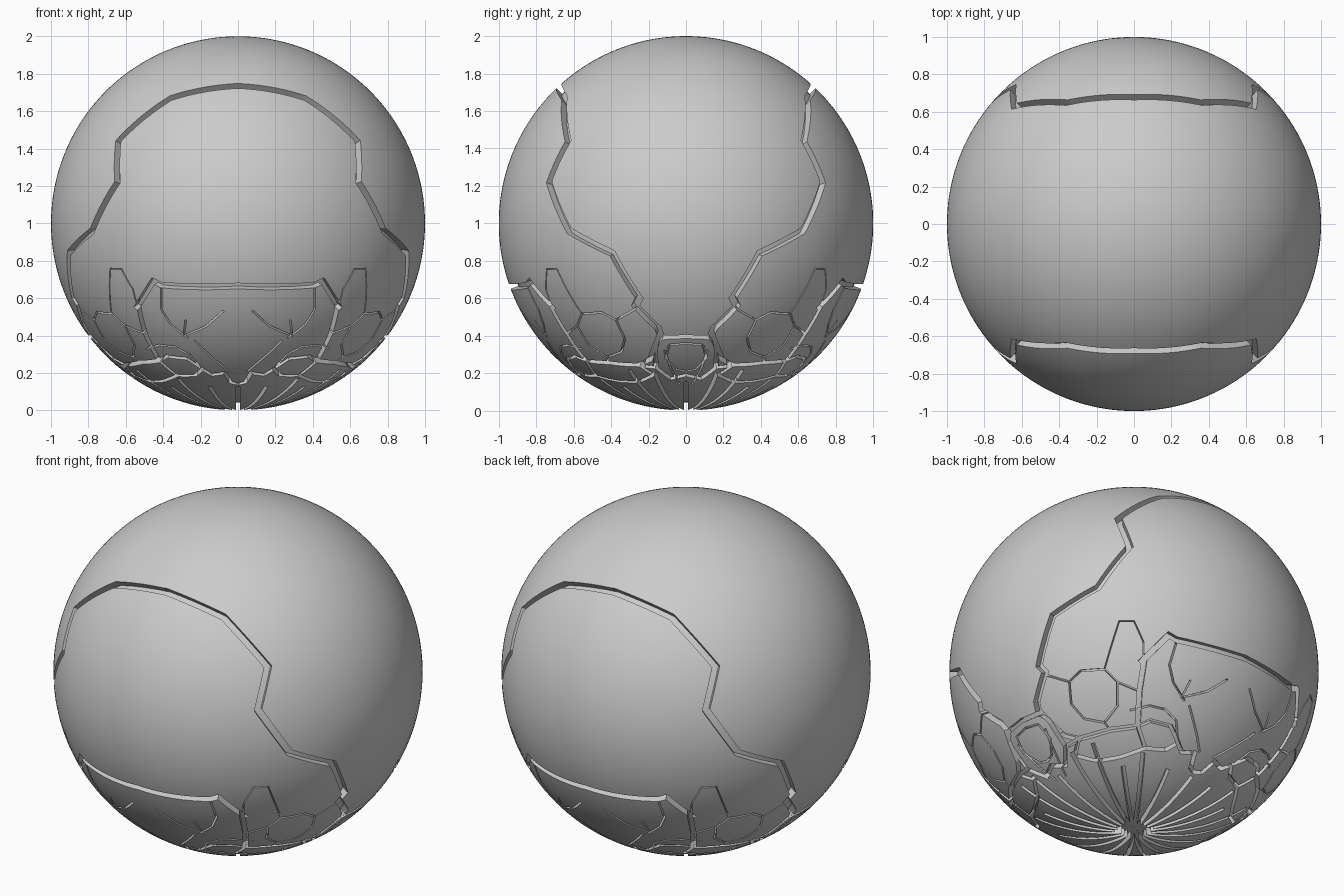
import bpy, bmesh
from math import sin, cos, sqrt, radians
from mathutils import Vector

if "Cube" in bpy.data.objects:
    bpy.data.objects.remove(bpy.data.objects["Cube"])

# Helpers turning 2D readings into points on the unit sphere (quadrant +x, +y)
def from_front(x, z):
    return Vector((x, sqrt(max(0, 1 - x * x - (z - 1) ** 2)), z - 1)).normalized()

def from_side(y, z):
    return Vector((sqrt(max(0, 1 - y * y - (z - 1) ** 2)), y, z - 1)).normalized()

CA, SA, CE, SE = cos(radians(50)), sin(radians(50)), 0.857, 0.515
RIGHT = Vector((-SA, CA, 0))
UP = Vector((CA * SE, SA * SE, CE))
TOWARD = Vector((CA * CE, SA * CE, -SE))

def from_below(u, v):
    return (RIGHT * u + UP * v + TOWARD * sqrt(1 - u * u - v * v)).normalized()

def polar(az, p):
    return Vector((sin(p) * cos(az), sin(p) * sin(az), -cos(p)))

FLOOR, OUTER = 0.957, 1.03

def ribbon(bm, points, width, flip=(1, 1)):
    """Mitred closed strip following the sphere, used to cut one groove."""
    h = width / 2
    pts = [Vector((p.x * flip[0], p.y * flip[1], p.z)) for p in points]
    pts[0] = (pts[0] + (pts[0] - pts[1]).normalized() * h * 0.9).normalized()
    pts[-1] = (pts[-1] + (pts[-1] - pts[-2]).normalized() * h * 0.9).normalized()
    path = [pts[0]]
    for a, b in zip(pts, pts[1:]):
        n = max(1, int((b - a).length / 0.12 + 0.99))
        path += [a.lerp(b, i / n).normalized() for i in range(1, n + 1)]
    dirs = [(b - a).normalized() for a, b in zip(path, path[1:])]
    rings = []
    for i, p in enumerate(path):
        d0, d1 = dirs[max(0, i - 1)], dirs[min(i, len(dirs) - 1)]
        t = (d0 + d1).normalized()
        k = h * min(1.6, 1 / max(0.3, t.dot(d1)))
        side = p.cross(t).normalized() * k
        rings.append([bm.verts.new(q) for q in (
            (p - side) * FLOOR, (p + side) * FLOOR,
            (p + side) * OUTER, (p - side) * OUTER)])
    for a, b in zip(rings, rings[1:]):
        for j in range(4):
            bm.faces.new((a[j], a[(j + 1) % 4], b[(j + 1) % 4], b[j]))
    bm.faces.new(rings[0][::-1])
    bm.faces.new(rings[-1])

grooves = []
def add(fn, width, *lines):
    grooves.extend(([fn(*p) for p in line], width) for line in lines)

# Large arched seam: over the face, down the sides to the side plate
arch = [from_front(*p) for p in ((0, 1.735), (.36, 1.67), (.64, 1.44),
                                 (.645, 1.22), (.78, .96), (.905, .84))]
arch += [from_side(*p) for p in ((.25, .60), (.27, .56), (.15, .44), (.13, .39))]
grooves.append((arch, .038))

# Lower face seam, and the seams bounding the underside plates
add(from_front, .032,
    [(0, .665), (.41, .67), (.455, .69), (.54, .55)])
add(from_below, .028,
    [(.06, .10), (.03, -.09), (.02, -.28), (-.13, -.30), (-.30, -.35),
     (-.38, -.33), (-.51, -.20)])
add(from_below, .02,
    [(.02, -.28), (.09, -.25), (.20, -.28), (.24, -.37), (.17, -.41),
     (.06, -.40), (.02, -.28)],
    [(-.30, -.35), (-.32, -.44), (-.20, -.47), (-.08, -.45), (.06, -.40)])
add(from_front, .022,
    [(.19, .22), (.14, .19), (.07, .20), (.04, .15), (0, .14)])

# Side plate
add(from_side, .024,
    [(0, .395), (.13, .39), (.165, .35), (.16, .23), (.25, .24)],
    [(.16, .23), (.08, .17), (0, .19)])
add(from_side, .01,
    [(0, .36), (.09, .35), (.11, .28), (.05, .22), (0, .21)])

# Fine cracks
add(from_below, .010,
    [(-.49, .0), (-.35, -.04), (-.29, .02), (-.16, .03), (-.09, -.04),
     (-.09, -.17), (-.16, -.26), (-.27, -.24), (-.34, -.16), (-.35, -.04)],
    [(-.09, -.04), (.03, -.09)],
    [(-.16, -.26), (-.13, -.30)],
    [(-.48, -.30), (-.43, -.42), (-.37, -.55)])
add(from_below, .006,
    [(-.16, .03), (-.08, .29), (0, .29), (.05, .18), (.05, .10)])
add(from_front, .010,
    [(.41, .65), (.41, .54), (.36, .46), (.27, .39)],
    [(.08, .53), (.17, .45), (.29, .40), (.28, .48)],
    [(.23, .37), (.11, .26), (.05, .21)],
    [(.49, .33), (.42, .35), (.34, .34), (.26, .30), (.20, .23)])

# All grooves mirrored into four quadrants
bm = bmesh.new()
for pts, width in grooves:
    for sx in (1, -1):
        for sy in (1, -1):
            ribbon(bm, pts, width, (sx, sy))

# Star of radial grooves around the bottom
for deg, reach in ((0, .55), (16, .64), (29, .66), (43, .5), (55, .58), (72, .5), (90, .5)):
    for az in {deg, (180 - deg) % 180}:
        a = radians(az)
        ribbon(bm, [polar(a, t * reach) for t in (-1, -.5, 0, .5, 1)], .022)

bmesh.ops.recalc_face_normals(bm, faces=bm.faces)
mesh = bpy.data.meshes.new("groove_cutter")
bm.to_mesh(mesh)
bm.free()
cutter = bpy.data.objects.new("groove_cutter", mesh)
bpy.context.collection.objects.link(cutter)
cutter.location = (0, 0, 1)
cutter.hide_render = True

# Spherical shell
bpy.ops.mesh.primitive_ico_sphere_add(subdivisions=6, radius=1, location=(0, 0, 1))
shell = bpy.context.object
shell.name = "sphere_shell"
mod = shell.modifiers.new("grooves", 'BOOLEAN')
mod.operation = 'DIFFERENCE'
mod.solver = 'EXACT'
mod.use_self = True
mod.object = cutter
bpy.ops.object.modifier_apply(modifier=mod.name)
bpy.data.objects.remove(cutter, do_unlink=True)
bpy.ops.object.shade_smooth_by_angle(angle=radians(30))
